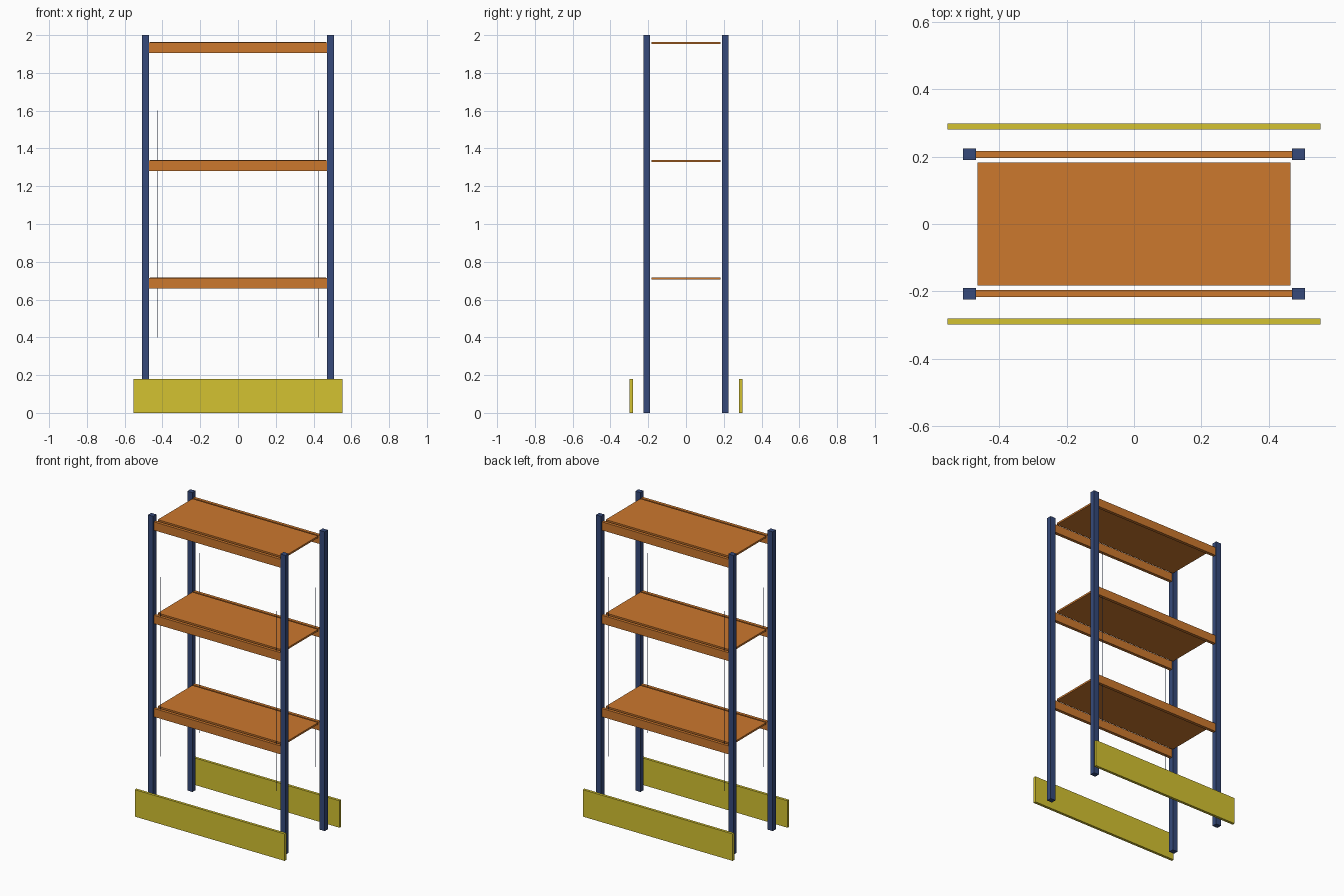
import bpy

cube = bpy.data.objects.get("Cube")
if cube:
    bpy.data.objects.remove(cube, do_unlink=True)


def linear(c):
    return c / 12.92 if c <= 0.04045 else ((c + 0.055) / 1.055) ** 2.4


def material(name, r, g, b):
    colour = (linear(r), linear(g), linear(b), 1)
    mat = bpy.data.materials.new(name)
    mat.use_nodes = True
    mat.diffuse_color = colour
    mat.node_tree.nodes["Principled BSDF"].inputs["Base Color"].default_value = colour
    return mat


navy = material("navy steel", 0.21, 0.29, 0.48)
orange = material("orange steel", 0.80, 0.47, 0.18)
yellow = material("safety yellow", 0.83, 0.76, 0.19)


def box(name, centre, size, mat):
    bpy.ops.mesh.primitive_cube_add(size=1, location=centre)
    obj = bpy.context.object
    obj.name = name
    obj.scale = size
    bpy.ops.object.transform_apply(location=False, rotation=False, scale=True)
    obj.data.materials.append(mat)
    return obj


SIDES = {"front": -1, "back": 1}
HANDS = {"right": -1, "left": 1}
POST_X, POST_Y = 0.489, 0.207

for side, sy in SIDES.items():
    # Corner posts and the thin rods beside them
    for hand, sx in HANDS.items():
        box(f"{side}_{hand}_post", (sx * POST_X, sy * POST_Y, 1),
            (0.038, 0.034, 2), navy)
        box(f"{side}_{hand}_rod", (sx * 0.427, sy * POST_Y, 1),
            (0.002, 0.002, 1.2), navy)
    # Floor guard boards
    box(f"{side}_guard_board", (0, sy * 0.29, 0.09), (1.108, 0.018, 0.18), yellow)

# Shelf levels, each with a deck between two load beams
for level, top in enumerate((0.717, 1.340, 1.964), 1):
    box(f"shelf_deck_{level}", (0, 0, top - 0.006), (0.93, 0.366, 0.012), orange)
    for side, sy in SIDES.items():
        box(f"{side}_beam_{level}", (0, sy * POST_Y, top - 0.031),
            (0.94, 0.021, 0.056), orange)
